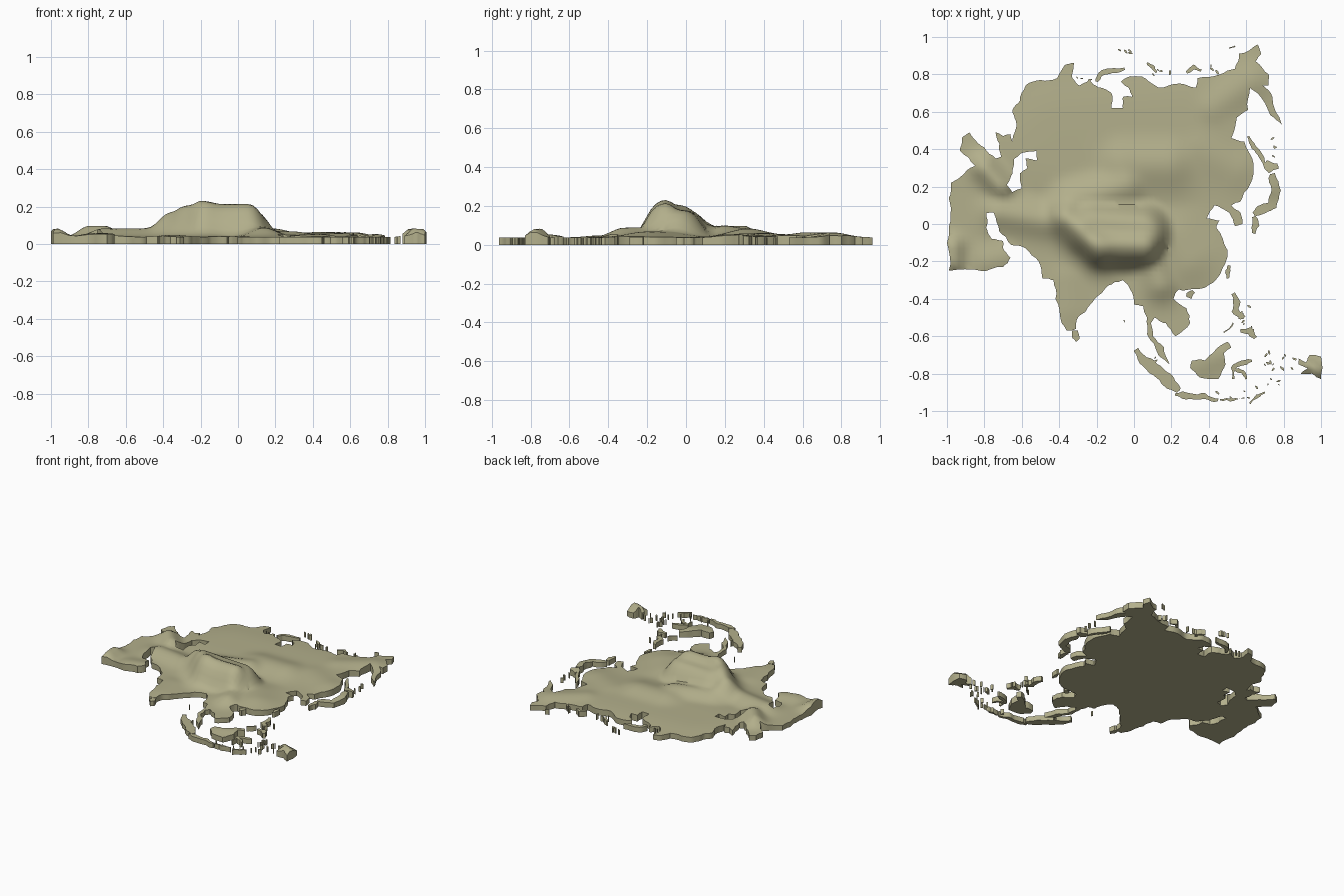
import bpy
import bmesh
import math
import random
from mathutils import Vector, geometry

random.seed(4)
if "Cube" in bpy.data.objects:
    bpy.data.objects.remove(bpy.data.objects["Cube"])

SCALE = 0.01      # outlines are written in hundredths of a unit
SHORE = 0.038     # height of the coastal cliff
STEP = 0.026      # spacing of terrain points

land = bpy.data.materials.new("olive_sand")
land.use_nodes = True
land.diffuse_color = (0.45, 0.43, 0.26, 1)
land.node_tree.nodes["Principled BSDF"].inputs["Base Color"].default_value = land.diffuse_color

# Mountain ranges: start, end, height, radius, sharpness of the falloff
ranges = [
    ((-36, 3), (-18, -13), 13, 10, 2),
    ((-18, -13), (5, -13), 14.5, 9.5, 3),
    ((-22, -3), (4, -5), 14, 14, 4),
    ((-32, 12), (-5, 20), 6, 11, 2),
    ((-5, 32), (18, 32), 4.5, 14, 2),
    ((10, -18), (14, -32), 5, 9, 2),
    ((20, -10), (28, -20), 3, 14, 2),
    ((-72, 6), (-48, 2), 4.5, 9, 2),
    ((-80, 30), (-71, 20), 6, 7, 2),
    ((-97, -20), (-97, -12), 4.5, 6, 2),
    ((-78, -20), (-70, -18), 2, 8, 2),
    ((42, 62), (62, 76), 2.5, 10, 2),
    ((35, 40), (55, 30), 2, 12, 2),
    ((-40, 45), (30, 50), 1.5, 30, 4),
    ((-36, -30), (-34, -45), 1, 9, 2),
    ((92, -75), (98, -78), 4.5, 4, 2),
    ((36, -74), (46, -70), 1.5, 7, 2),
    ((74, 20), (73, 28), 1.5, 6, 2),
]


def height(x, y):
    """Shore height plus the blended rise of every range."""
    total = 0
    p = Vector((x, y))
    for a, b, rise, radius, power in ranges:
        a, b = Vector(a) * SCALE, Vector(b) * SCALE
        t = max(0, min(1, (p - a).dot(b - a) / (b - a).length_squared))
        d = (p - a.lerp(b, t)).length / (radius * SCALE)
        total += (rise * SCALE * math.exp(-d ** power)) ** 3
    return SHORE + total ** (1 / 3)


def ragged(points, amount):
    """Split each coast segment and nudge the new points sideways."""
    pts = [Vector(p) * SCALE for p in points]
    for _ in range(2):
        out = []
        for a, b in zip(pts, pts[1:] + pts[:1]):
            d = b - a
            side = Vector((-d.y, d.x)) * random.uniform(-amount, amount)
            out += [a, (a + b) / 2 + side]
        pts = out
    return pts


def inside(p, loops):
    hit = False
    for loop in loops:
        for a, b in zip(loop, loop[1:] + loop[:1]):
            if (a.y > p.y) != (b.y > p.y):
                if p.x < a.x + (p.y - a.y) * (b.x - a.x) / (b.y - a.y):
                    hit = not hit
    return hit


def add_slab(bm, loops):
    """Triangulate an area, then raise it to the terrain height."""
    verts, edges = [], []
    for loop in loops:
        n, k = len(verts), len(loop)
        verts += loop
        edges += [(n + i, n + (i + 1) % k) for i in range(k)]
    xs, ys = [v.x for v in verts], [v.y for v in verts]
    for i in range(math.ceil(min(xs) / STEP), math.ceil(max(xs) / STEP)):
        for j in range(math.ceil(min(ys) / STEP), math.ceil(max(ys) / STEP)):
            p = Vector((i * STEP, j * STEP))
            if inside(p, loops):
                verts.append(p)
    co, _, tris, *_ = geometry.delaunay_2d_cdt(verts, edges, [], 0, 0.0001)
    made = [bm.verts.new((c.x, c.y, 0)) for c in co]
    faces = [bm.faces.new([made[i] for i in t]) for t in tris
             if inside(sum((co[i] for i in t), Vector((0, 0))) / 3, loops)]
    bmesh.ops.delete(bm, geom=[v for v in made if not v.link_faces], context='VERTS')
    top = bmesh.ops.extrude_face_region(bm, geom=faces, use_keep_orig=True)
    for v in top["geom"]:
        if isinstance(v, bmesh.types.BMVert):
            v.co.z = height(v.co.x, v.co.y)


def build(name, areas):
    bm = bmesh.new()
    for loops in areas:
        add_slab(bm, loops)
    bmesh.ops.recalc_face_normals(bm, faces=bm.faces)
    mesh = bpy.data.meshes.new(name)
    bm.to_mesh(mesh)
    bm.free()
    mesh.materials.append(land)
    obj = bpy.data.objects.new(name, mesh)
    bpy.context.collection.objects.link(obj)
    bpy.ops.object.select_all(action='DESELECT')
    obj.select_set(True)
    bpy.context.view_layer.objects.active = obj
    bpy.ops.object.shade_smooth_by_angle(angle=math.radians(40))


def ribbon(path, width):
    """Outline of a long island that narrows at both ends."""
    pts = [Vector(p) for p in path]
    left, right = [], []
    for i, p in enumerate(pts):
        d = (pts[min(i + 1, len(pts) - 1)] - pts[max(i - 1, 0)]).normalized()
        w = width * (0.25 if i in (0, len(pts) - 1) else 0.5)
        left.append(p + Vector((-d.y, d.x)) * w)
        right.insert(0, p - Vector((-d.y, d.x)) * w)
    return [ragged(left + right, 0.12)]


def islets(center, spread, count):
    """Scatter of small rocky islets."""
    out = []
    for _ in range(count):
        c = Vector(center) + Vector((random.uniform(-1, 1) * spread[0], random.uniform(-1, 1) * spread[1]))
        a, r = random.uniform(0, math.pi), random.uniform(0.5, 1.3)
        along = Vector((math.cos(a), math.sin(a))) * r
        out.append(ribbon([c - along, c, c + along], r))
    return out


# Mainland coasts, joined clockwise into one outline
west = [(-82, -25), (-99, -25), (-100, -10), (-98, 2), (-99, 14), (-98, 22), (-93, 25), (-85, 31),
        (-89, 36), (-93, 39), (-92, 46), (-88, 49), (-86, 46), (-80, 41), (-74, 35), (-71, 36),
        (-72, 43), (-74, 49), (-70, 47), (-66, 48), (-65, 44), (-63, 55), (-65, 61), (-61, 66), (-58, 74)]
north = [(-50, 77), (-41, 78), (-37, 85), (-32, 86), (-33, 78), (-29, 74), (-24, 77), (-19, 73),
         (-12, 70), (-12, 62), (-6, 62), (-6, 68), (-1, 68), (-3, 73), (-7, 76), (-2, 79), (4, 79),
         (13, 73), (25, 75), (33, 73), (34, 78), (46, 80), (54, 83), (56, 91), (66, 96), (68, 91),
         (65, 87), (72, 80), (72, 74), (69, 74)]
east = [(74, 68), (79, 53), (73, 58), (66, 70), (62, 73), (61, 61), (55, 57), (52, 46), (59, 44),
        (64, 32), (62, 21), (57, 12), (52, 10), (57, 6), (58, 0), (54, -1), (51, 6), (43, 10),
        (39, 3), (46, 2), (44, -2), (50, -14), (46, -27), (38, -34), (30, -35)]
south = [(24, -35), (21, -40), (28, -45), (30, -53), (22, -60), (17, -53), (11, -50), (9, -53),
         (10, -60), (16, -66), (19, -75), (13, -70), (7, -59), (7, -50), (5, -44), (0, -43), (-2, -35),
         (-6, -30), (-14, -33), (-21, -40), (-26, -47), (-30, -50), (-31, -56), (-36, -57), (-39, -52),
         (-42, -40), (-43, -30), (-49, -29), (-51, -20), (-58, -13), (-66, -11)]
gulf = [(-72, -4), (-75, 6), (-79, 6), (-79, -2), (-76, -8), (-70, -9), (-70, -13), (-66, -18), (-70, -23)]
inland_sea = [(-52, 39), (-60, 38), (-64, 35), (-65, 27), (-68, 21), (-65, 17), (-60, 19), (-61, 27),
              (-57, 30), (-58, 35), (-52, 34)]
build("mainland", [[ragged(west + north + east + south + gulf, 0.09), ragged(inland_sea, 0.06)]])

# Broad islands drawn as outlines
broad = {
    "equatorial_island": [(50, -63), (52, -66), (48, -69), (49, -75), (45, -83), (35, -82), (30, -77),
                          (31, -73), (38, -73), (43, -68)],
    "southeast_island": [(88, -72), (92, -74), (94, -70), (100, -71), (100, -83), (95, -80), (89, -80),
                         (93, -77), (88, -75)],
    "teardrop_island": [(-33, -57), (-30, -57), (-29, -61), (-31, -63), (-33, -61)],
}
for name, outline in broad.items():
    build(name, [[ragged(outline, 0.08)]])

# Long islands drawn as a path and a width
long_islands = {
    "southwest_long_island": ([(1, -67), (7, -74), (14, -80), (20, -86), (24, -89)], 6),
    "southern_chain": ([(22, -91), (30, -92), (38, -92), (45, -94)], 3),
    "southern_chain_end": ([(46, -94), (53, -94), (59, -93)], 1.5),
    "forked_island_north": ([(53, -83), (53, -77), (56, -75), (63, -73)], 2.5),
    "forked_island_south": ([(53, -77), (58, -79), (60, -83)], 2),
    "eastern_archipelago": ([(62, -96), (66, -92), (70, -90)], 2),
    "tropical_north_island": ([(53, -37), (55, -42), (54, -46), (59, -50)], 4),
    "tropical_south_island": ([(57, -57), (62, -57), (65, -61)], 4),
    "tropical_west_island": ([(48, -58), (53, -53)], 1.5),
    "strait_island": ([(51, -22), (50, -26), (50, -29)], 2.5),
    "bay_island": ([(28, -38), (30, -38), (32, -36)], 4),
    "northeast_island": ([(70, 33), (73, 30), (77, 31)], 6),
    "eastern_arc_island": ([(74, 27), (76, 18), (74, 10), (69, 8), (64, 5)], 5),
    "southern_arc_island": ([(64, 4), (65, -1), (64, -5)], 4),
    "pacific_strip": ([(61, 47), (64, 41), (68, 36), (70, 31)], 2.5),
    "arctic_crescent": ([(-20, 76), (-18, 80), (-12, 82), (-5, 83)], 2.5),
    "arctic_east_island": ([(28, 81), (32, 84), (36, 82)], 2.5),
    "arctic_cape_island": ([(7, 86), (10, 84), (12, 81)], 2),
    "far_north_island": ([(51, 94), (54, 95)], 2),
}
for name, (path, width) in long_islands.items():
    build(name, [ribbon(path, width)])

# Scattered islets
groups = [((-5, 92), (4, 1.5), 4), ((15, 81), (5, 2), 4), ((60, -50), (4, 7), 9), ((72, -73), (3, 5), 8),
          ((82, -74), (4, 4), 7), ((55, -90), (12, 3), 5), ((75, 40), (2, 6), 4), ((-5, -53), (1, 2), 1),
          ((12, -72), (4, 4), 4), ((45, 83), (4, 2), 3), ((-27, 77), (4, 2), 4), ((75, -85), (6, 3), 4)]
build("islets", [islet for g in groups for islet in islets(*g)])
